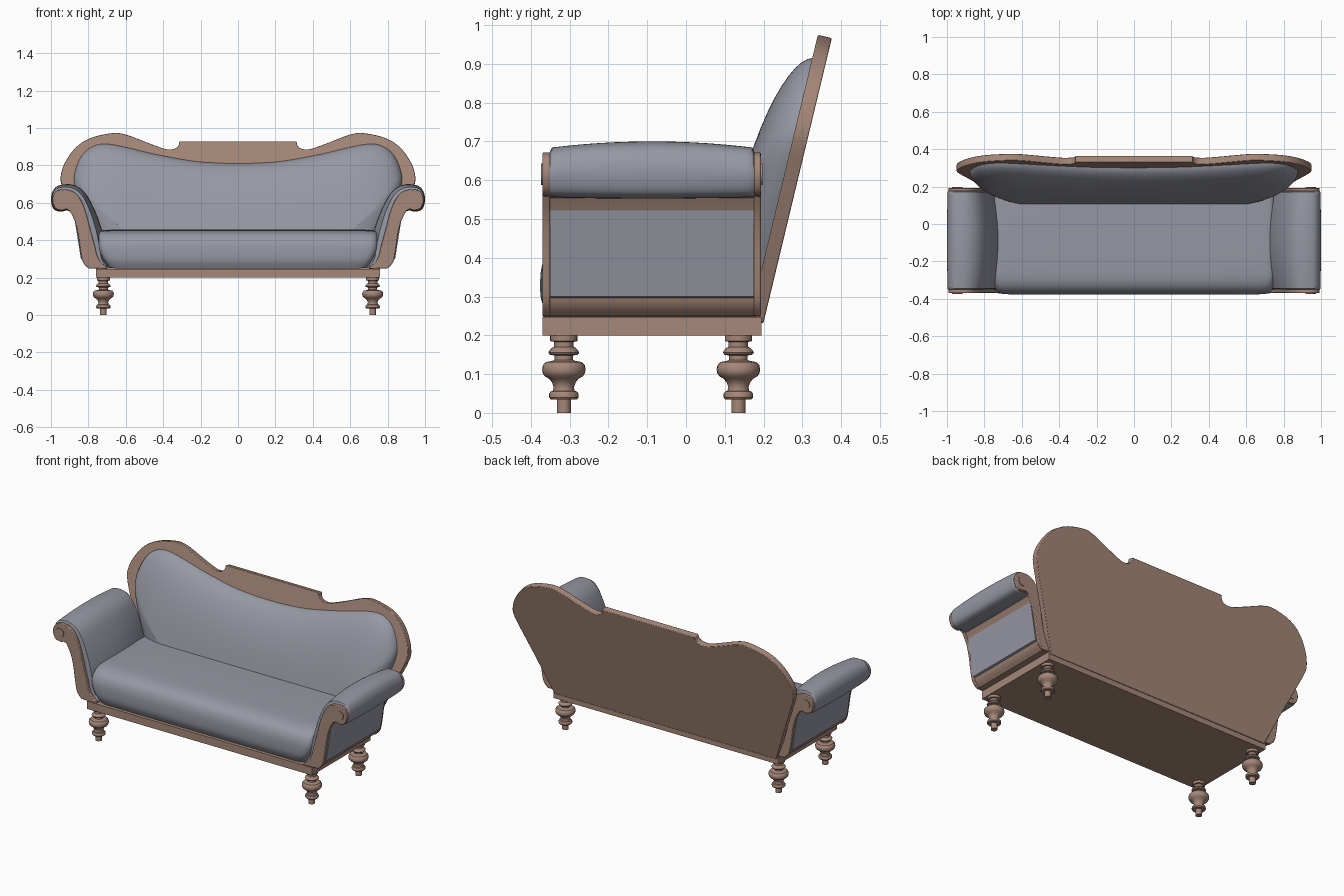
import bpy, bmesh, math

if "Cube" in bpy.data.objects:
    bpy.data.objects.remove(bpy.data.objects["Cube"])


def material(name, rgb):
    m = bpy.data.materials.new(name)
    m.diffuse_color = (*rgb, 1)
    m.use_nodes = True
    m.node_tree.nodes["Principled BSDF"].inputs["Base Color"].default_value = m.diffuse_color
    return m


WOOD = material("brown_wood", (0.376, 0.242, 0.188))
FABRIC = material("grey_fabric", (0.305, 0.314, 0.366))


def spline(pts, n=5):
    """Smooth open curve through the points."""
    out = []
    for i in range(len(pts) - 1):
        p = [pts[max(i - 1, 0)], pts[i], pts[i + 1], pts[min(i + 2, len(pts) - 1)]]
        for k in range(n):
            t = k / n
            out.append(tuple(0.5 * (2 * b + (c - a) * t + (2 * a - 5 * b + 4 * c - d) * t * t
                                    + (3 * b - a - 3 * c + d) * t ** 3)
                             for a, b, c, d in zip(*p)))
    return out + [tuple(pts[-1])]


def finish(name, bm, mat, mirror=False, bevel=0, angle=35):
    bmesh.ops.recalc_face_normals(bm, faces=bm.faces)
    me = bpy.data.meshes.new(name)
    bm.to_mesh(me)
    bm.free()
    me.materials.append(mat)
    ob = bpy.data.objects.new(name, me)
    bpy.context.collection.objects.link(ob)
    bpy.ops.object.select_all(action='DESELECT')
    ob.select_set(True)
    bpy.context.view_layer.objects.active = ob
    bpy.ops.object.shade_smooth_by_angle(angle=math.radians(angle))
    if bevel:
        b = ob.modifiers.new("bevel", 'BEVEL')
        b.width, b.segments, b.limit_method = bevel, 2, 'ANGLE'
        b.angle_limit = math.radians(50)
    if mirror:
        ob.modifiers.new("mirror", 'MIRROR').use_clip = False
    return ob


def loft(name, rings, mat, closed=True, caps=True, **kw):
    """Skin a list of equal-length rings of 3D points."""
    bm = bmesh.new()
    vs = [[bm.verts.new(p) for p in r] for r in rings]
    n = len(rings[0])
    for a, b in zip(vs, vs[1:]):
        for i in range(n if closed else n - 1):
            j = (i + 1) % n
            bm.faces.new((a[i], a[j], b[j], b[i]))
    if caps:
        bm.faces.new(vs[0])
        bm.faces.new(vs[-1])
    return finish(name, bm, mat, **kw)


def prism(name, pts, y0, y1, mat, **kw):
    return loft(name, [[(x, y, z) for x, z in pts] for y in (y0, y1)], mat, **kw)


# Base rail
prism("base_rail", [(-.76, .2), (.76, .2), (.76, .247), (-.76, .247)], -.37, .195, WOOD)

# Turned legs
leg = [(.018, 0), (.018, .035), (.034, .035), (.038, .04), (.038, .049), (.034, .055),
       (.028, .057), (.026, .066), (.030, .078), (.038, .088), (.050, .095), (.055, .104),
       (.056, .113), (.054, .123), (.047, .131), (.030, .134), (.024, .137), (.024, .148),
       (.036, .150), (.040, .156), (.036, .162), (.030, .168), (.025, .170), (.025, .183),
       (.035, .185), (.035, .203)]
for tag, y in (("front", -.315), ("back", .135)):
    rings = [[(.72 + r * math.cos(a * math.tau / 24), y + r * math.sin(a * math.tau / 24), z)
              for a in range(24)] for r, z in leg]
    loft(tag + "_legs", rings, WOOD, mirror=True)


# Tilted back board with two humps and a raised flat centre
def back_y(z):
    return .34 - .24 * (.975 - z)


half = [(.75, .24), (.845, .47), (.93, .665)]
half += spline([(.947, .714), (.947, .75), (.928, .81), (.874, .89), (.794, .945), (.676, .973),
                (.60, .966), (.473, .918), (.40, .892), (.365, .886), (.335, .892), (.318, .908), (.313, .93)])
outline = half + [(-x, z) for x, z in reversed(half)]
loft("back_board", [[(x, back_y(z) + d, z - d * .24) for x, z in outline] for d in (0, .036)],
     WOOD, bevel=.006)

# Domed back cushion
half = spline([(.70, .30), (.76, .42), (.835, .58), (.875, .70), (.868, .78), (.83, .86), (.77, .905), (.70, .915),
               (.60, .898), (.45, .862), (.25, .825), (.10, .813), (0, .811)], 4)
rim = half + [(-x, z) for x, z in reversed(half[:-1])]
rings = []
for k in range(15):
    t = 1 - math.cos(k / 14 * math.pi / 2)
    h = .11 * math.sqrt(1 - (1 - t) ** 2.5)
    ring = []
    for x, z in rim:
        px, pz = x + (x * .68 - x) * t, z + (.44 - z) * t
        ring.append((px, back_y(pz) - h + .002, pz))
    rings.append(ring)
loft("back_cushion", rings, FABRIC, closed=False, caps=False, angle=60)

# Seat cushion with rounded front and tapered ends
side = spline([(-.355, .25), (-.373, .29), (-.376, .34), (-.37, .385), (-.35, .42), (-.31, .443),
               (-.24, .453), (-.05, .457), (.2, .455)], 4) + [(.2, .25)]


def half_width(z):
    return .69 + .055 * math.sin(min((z - .25) / .14, 1) * math.pi / 2)


rings = []
ends = [(1, .09), (.993, .05), (.975, .02), (.95, .006), (.9, 0), (.5, 0), (0, 0)]
for u, s in ends + [(-u, s) for u, s in reversed(ends[:-1])]:
    rings.append([(u * half_width(z), y * (1 - s) - .02 * s, z - (z - .3) * s) for y, z in side])
loft("seat_cushion", rings, FABRIC, angle=50)

# Scrolled arms: the inner edge runs from the scroll underside over the top to the seat
outer = spline([(.80, .25), (.83, .285), (.845, .36), (.855, .43), (.872, .50), (.90, .558)])
inner = spline([(.918, .567), (.945, .560), (.978, .573), (.993, .615), (.979, .655), (.945, .671),
                (.888, .664), (.846, .625), (.815, .555), (.792, .47), (.768, .38), (.745, .30), (.70, .255)])
arm = [(.70, .247)] + outer + inner
body = [(x - .006 if (x, z) in outer else x, z) for x, z in arm]
prism("arm_bodies", body, -.352, .177, WOOD, mirror=True)
prism("front_arm_frames", arm, -.37, -.35, WOOD, mirror=True, bevel=.004)
prism("back_arm_frames", arm, .175, .193, WOOD, mirror=True, bevel=.004)

# Round scroll buttons on the arm frames
for tag, y0, y1 in (("front", -.374, -.36), ("back", .185, .197)):
    disc = [(.945 + .028 * math.cos(a * math.tau / 24), .615 + .028 * math.sin(a * math.tau / 24))
            for a in range(24)]
    prism(tag + "_scroll_buttons", disc, y0, y1, WOOD, mirror=True)

# Puffed arm pads wrapped over the scroll
puffed = spline([(.918, .560), (.948, .553), (.987, .568), (1.0, .62), (.988, .667), (.955, .694),
                 (.885, .697), (.820, .657), (.767, .564), (.727, .455), (.715, .38), (.71, .30), (.69, .255)])
rings = []
for k in range(17):
    v = -math.cos(k / 16 * math.pi)
    f = .45 + .55 * (1 - v * v) if 0 < k < 16 else .1
    rings.append([(a + (c - a) * f, -.0875 + .263 * v, b + (d - b) * f)
                  for (a, b), (c, d) in zip(inner, puffed)])
core = (.84, .3), (.88, .55)
rings = [r + [(x, r[0][1], z) for x, z in core] for r in rings]
loft("arm_pads", rings, FABRIC, mirror=True, angle=50)
